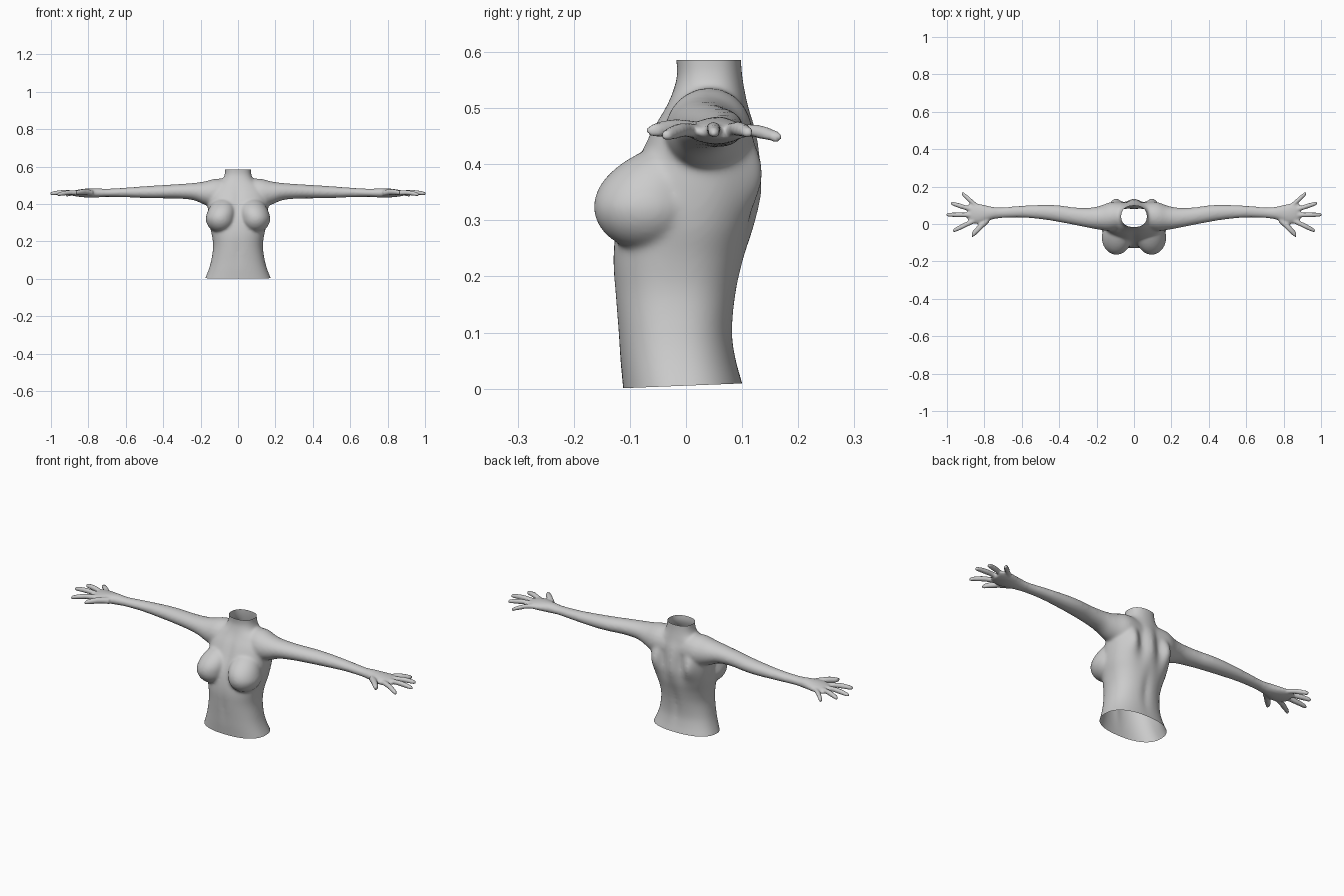
import bpy, bmesh, math
from mathutils import Vector, Matrix

if "Cube" in bpy.data.objects:
    bpy.data.objects.remove(bpy.data.objects["Cube"])

bm = bmesh.new()


def spline(rows, n=5):
    """Catmull-Rom interpolation of parameter rows."""
    out = []
    for i in range(len(rows) - 1):
        p0, p1, p2 = rows[max(i - 1, 0)], rows[i], rows[i + 1]
        p3 = rows[min(i + 2, len(rows) - 1)]
        for k in range(n):
            t = k / n
            out.append([0.5 * (2 * b + (c - a) * t + (2 * a - 5 * b + 4 * c - d) * t * t
                               + (3 * b - a - 3 * c + d) * t ** 3)
                        for a, b, c, d in zip(p0, p1, p2, p3)])
    return out + [list(rows[-1])]


def loft(rings):
    """Closed skin over rings of points."""
    vs = [[bm.verts.new(p) for p in r] for r in rings]
    n = len(vs[0])
    for a, b in zip(vs, vs[1:]):
        for i in range(n):
            j = (i + 1) % n
            bm.faces.new((a[i], a[j], b[j], b[i]))
    bm.faces.new(vs[0])
    bm.faces.new(vs[-1])


def limb(rows, side, sides=20):
    """Tube along x; rows are x, y, z, half depth, half height."""
    angles = [2 * math.pi * i / sides for i in range(sides)]
    loft([[(side * x, y + ry * math.cos(a), z + rz * math.sin(a)) for a in angles]
          for x, y, z, ry, rz in spline(rows)])


def bump(v, c, s):
    return math.exp(-((v - c) / s) ** 2)


# Torso: z, half width, front y, back y
TORSO = [(-.03, .187, -.110, .108), (0, .177, -.112, .103), (.05, .157, -.117, .090),
         (.10, .143, -.121, .084), (.17, .133, -.127, .091), (.23, .139, -.130, .104),
         (.29, .153, -.124, .122), (.35, .160, -.110, .136), (.41, .162, -.086, .134),
         (.46, .155, -.062, .125), (.50, .125, -.038, .112), (.53, .085, -.024, .105),
         (.56, .071, -.016, .100), (.59, .069, -.018, .098), (.62, .069, -.020, .098)]
rings = []
for z, w, yf, yb in spline(TORSO):
    ring = []
    for i in range(72):
        a = 2 * math.pi * i / 72
        c, s = math.cos(a), math.sin(a)
        e = 2 / 2.35
        x = w * math.copysign(abs(c) ** e, c)
        y = (yf + yb) / 2 + (yb - yf) / 2 * math.copysign(abs(s) ** e, s)
        if s > 0:  # shoulder blades, valleys beside the spine, lower back groove
            y += .020 * bump(abs(x), .105, .03) * bump(z, .385, .06)
            y -= .020 * bump(abs(x), .05, .028) * bump(z, .39, .09)
            y -= .008 * bump(x, 0, .02) * bump(z, .16, .09)
        else:      # breastbone and belly midline
            y += .007 * bump(x, 0, .02) * bump(z, .42, .08)
            y += .004 * bump(x, 0, .015) * bump(z, .15, .07)
        ring.append((x, y, z))
    rings.append(ring)
loft(rings)

# Arms and palms
ARM = [(.04, .045, .450, .070, .085), (.12, .040, .456, .078, .080), (.18, .033, .459, .065, .062),
       (.24, .033, .467, .054, .046), (.32, .042, .468, .047, .039), (.40, .055, .466, .045, .036),
       (.48, .063, .464, .040, .033), (.60, .066, .462, .032, .026), (.71, .060, .460, .029, .022),
       (.76, .058, .460, .034, .025), (.82, .054, .459, .052, .023), (.865, .058, .458, .053, .017),
       (.89, .062, .456, .040, .010)]
# Fingers: base x, y, tip x, y, tip z, radius
FINGERS = [(.775, .030, .868, -.060, .459, .015), (.85, .020, .968, -.037, .450, .0125),
           (.86, .048, 1.004, .050, .455, .0125), (.86, .075, .980, .112, .455, .0125),
           (.835, .090, .922, .166, .446, .0115)]
for side in (-1, 1):
    limb(ARM, side)
    for x0, y0, x1, y1, z1, r in FINGERS:
        widen = math.hypot(x1 - x0, y1 - y0) / (x1 - x0)
        rows = []
        for t, k in ((0, 1.1), (.35, 1), (.55, 1.05), (.8, .92), (.95, .75), (1, .4)):
            arch = .006 * math.sin(math.pi * t)
            rows.append((x0 + (x1 - x0) * t, y0 + (y1 - y0) * t,
                         .459 + (z1 - .459) * t + arch, r * k * widen, r * k))
        limb(rows, side, 12)
    # Breasts: spheres drawn up and back toward the collarbone
    ball = bmesh.ops.create_uvsphere(bm, u_segments=32, v_segments=20, radius=1)["verts"]
    for v in ball:
        x, y, z = v.co
        up = max(z, 0)
        v.co = Vector((side * (.094 + .079 * x - .02 * up), -.072 + .093 * y + .06 * up * up,
                       .325 + (.115 if z > 0 else .078) * z))

bmesh.ops.recalc_face_normals(bm, faces=bm.faces)
mesh = bpy.data.meshes.new("upper_body")
bm.to_mesh(mesh)
bm.free()
body = bpy.data.objects.new("upper_body", mesh)
bpy.context.collection.objects.link(body)
bpy.context.view_layer.objects.active = body
body.select_set(True)

# Fuse the parts into one skin
remesh = body.modifiers.new("fuse", "REMESH")
remesh.mode = "VOXEL"
remesh.voxel_size = .0058
bpy.ops.object.modifier_apply(modifier="fuse")

# Soften the body strongly and the hands lightly
group = body.vertex_groups.new(name="body")
group.add([v.index for v in body.data.vertices if abs(v.co.x) < .72], 1, "REPLACE")
for name, count, masked in (("soften_body", 18, True), ("soften_all", 2, False)):
    mod = body.modifiers.new(name, "SMOOTH")
    mod.factor, mod.iterations = .5, count
    if masked:
        mod.vertex_group = "body"
    bpy.ops.object.modifier_apply(modifier=name)

# Open the waist and neck
bm = bmesh.new()
bm.from_mesh(body.data)
for co, no in (((0, -.11, .001), (0, .04, -1)), ((0, 0, .586), (0, 0, 1))):
    bmesh.ops.bisect_plane(bm, geom=bm.verts[:] + bm.edges[:] + bm.faces[:], dist=1e-6,
                           plane_co=co, plane_no=no, clear_outer=True)
bm.to_mesh(body.data)
bm.free()
bpy.ops.object.shade_smooth()
